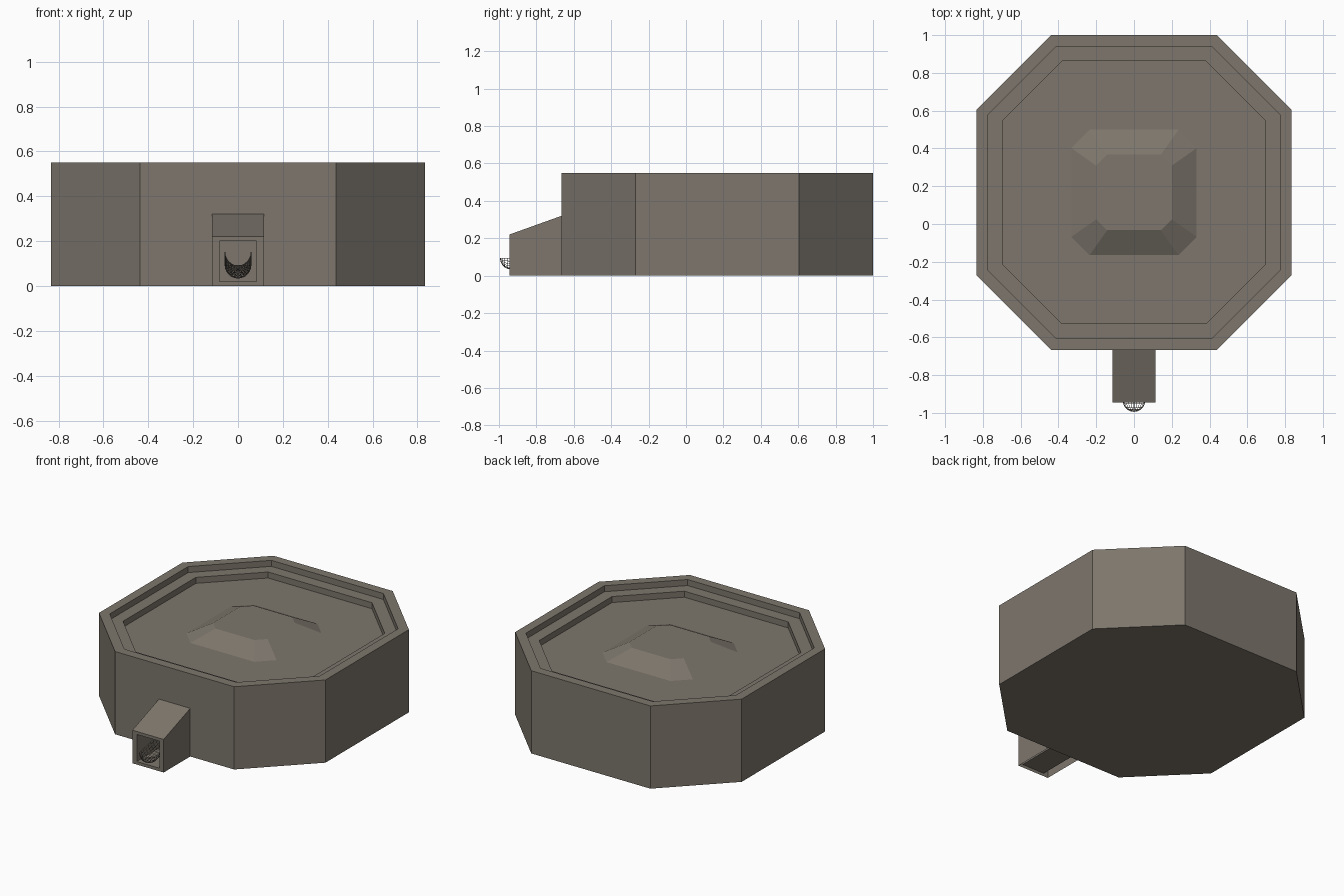
import bpy, bmesh, math

if "Cube" in bpy.data.objects:
    bpy.data.objects.remove(bpy.data.objects["Cube"])

CY = 0.167  # centre of the octagonal basin along y

def material(name, rgb):
    m = bpy.data.materials.new(name)
    m.diffuse_color = (*rgb, 1)
    m.use_nodes = True
    m.node_tree.nodes["Principled BSDF"].inputs["Base Color"].default_value = m.diffuse_color
    return m

stone = material("grey brown stone", (0.205, 0.182, 0.15))

def finish(bm, name, recalc=True):
    if recalc:
        bmesh.ops.recalc_face_normals(bm, faces=bm.faces)
    me = bpy.data.meshes.new(name)
    bm.to_mesh(me)
    bm.free()
    ob = bpy.data.objects.new(name, me)
    me.materials.append(stone)
    bpy.context.collection.objects.link(ob)
    return ob

def octagon(bm, half, corner, z):
    pts = [(half, -corner), (half, corner), (corner, half), (-corner, half),
           (-half, corner), (-half, -corner), (-corner, -half), (corner, -half)]
    return [bm.verts.new((x, y + CY, z)) for x, y in pts]

def bridge(bm, a, b):
    n = len(a)
    for i in range(n):
        bm.faces.new((a[i], a[(i + 1) % n], b[(i + 1) % n], b[i]))

# Basin: stacked octagon outlines for wall, two-step rim, floor and low central mound
bm = bmesh.new()
rings = [octagon(bm, *r) for r in (
    (0.833, 0.438, 0.0), (0.833, 0.438, 0.55),
    (0.772, 0.412, 0.55), (0.772, 0.412, 0.51),
    (0.695, 0.382, 0.51), (0.695, 0.382, 0.47),
    (0.332, 0.235, 0.47), (0.2, 0.142, 0.54))]
for a, b in zip(rings, rings[1:]):
    bridge(bm, a, b)
bm.faces.new(rings[0][::-1])
bm.faces.new(rings[-1])
finish(bm, "octagonal_basin")

# Spout housing: sloped roof, framed front, tunnel inside, open underneath
bm = bmesh.new()
YF, YB = -0.945, -0.666

def rect(hw, z0, z1, y):
    return [bm.verts.new(p) for p in ((-hw, y, z0), (hw, y, z0), (hw, y, z1), (-hw, y, z1))]

back = rect(0.115, 0.0, 0.32, YB)
front = rect(0.115, 0.0, 0.22, YF)
mouth = rect(0.083, 0.02, 0.2, YF)
inner = rect(0.083, 0.02, 0.2, YB)
for i in (1, 2, 3):  # skip the underside
    j = (i + 1) % 4
    bm.faces.new((back[i], back[j], front[j], front[i]))
bridge(bm, front, mouth)
bridge(bm, mouth, inner)
bm.faces.new(inner)
finish(bm, "spout_housing")

# Wire trough: half pipe rising toward the back, with a rounded front end
bm = bmesh.new()
R, N, Y0, Z0 = 0.058, 12, -0.935, 0.093
rows = []
for k in range(1, 6):  # rounded end, from the tip backward
    a = math.radians(90 * k / 5)
    rows.append((Y0 - R * math.cos(a), R * math.sin(a), Z0))
for k in range(1, 11):  # sloping pipe
    t = k / 10
    rows.append((Y0 + 0.25 * t, R, Z0 + 0.055 * t))
grid = []
for y, r, z in rows:
    grid.append([bm.verts.new((r * math.cos(math.pi * i / N), y,
                               z - r * math.sin(math.pi * i / N))) for i in range(N + 1)])
tip = bm.verts.new((0, Y0 - R, Z0))
for i in range(N):
    bm.faces.new((tip, grid[0][i], grid[0][i + 1]))
for a, b in zip(grid, grid[1:]):
    for i in range(N):
        bm.faces.new((a[i], b[i], b[i + 1], a[i + 1]))
trough = finish(bm, "wire_trough")
wire = trough.modifiers.new("wire", 'WIREFRAME')
wire.thickness = 0.003
wire.use_boundary = True
